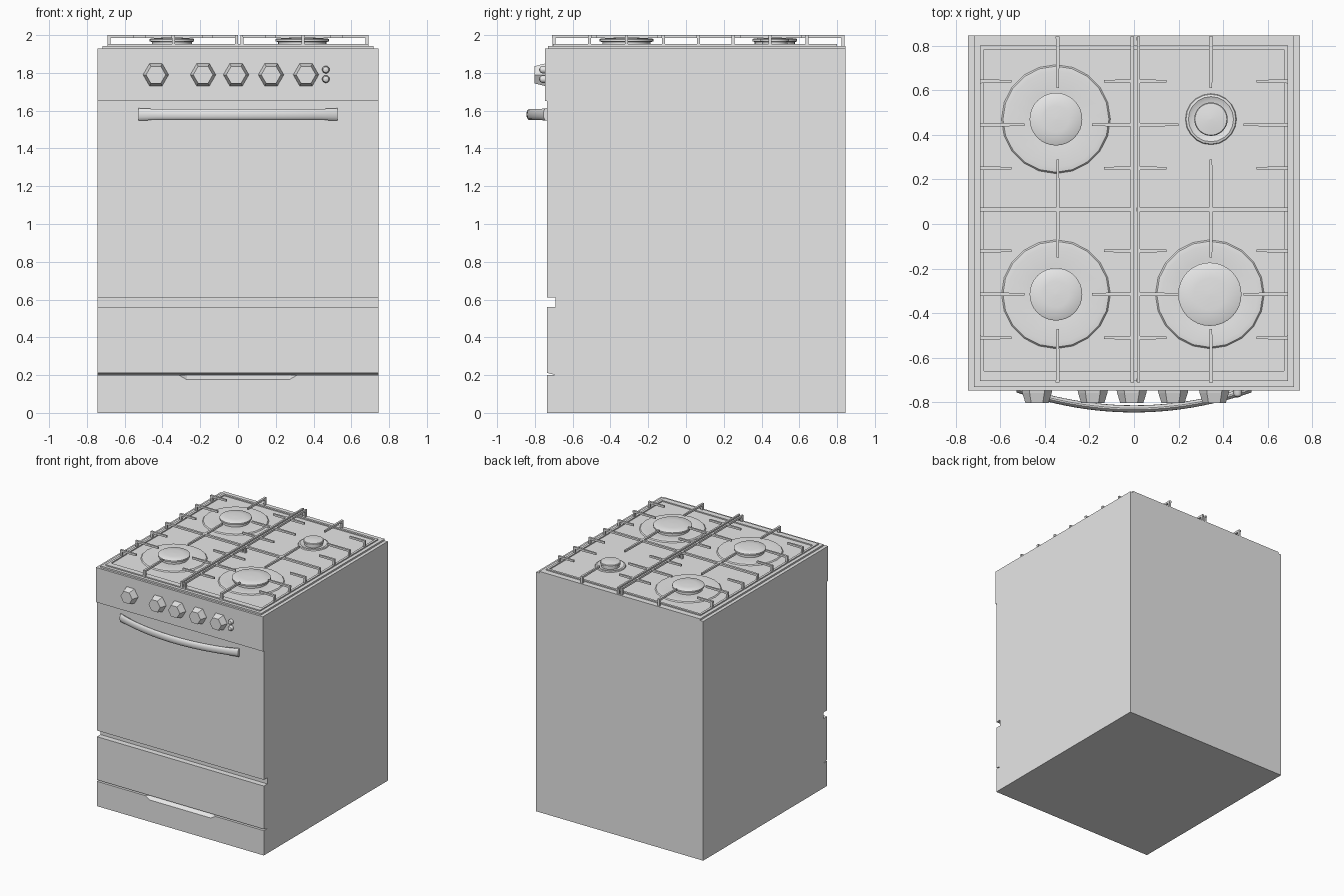
import bpy
import bmesh
from math import sin, cos, pi
from mathutils import Matrix

cube = bpy.data.objects.get("Cube")
if cube:
    bpy.data.objects.remove(cube, do_unlink=True)

grey = bpy.data.materials.new("light_grey")
grey.use_nodes = True
grey.diffuse_color = (0.8, 0.8, 0.8, 1)
grey.node_tree.nodes["Principled BSDF"].inputs["Base Color"].default_value = (0.8, 0.8, 0.8, 1)


def finish(name, bm, smooth=False):
    bmesh.ops.recalc_face_normals(bm, faces=bm.faces)
    mesh = bpy.data.meshes.new(name)
    bm.to_mesh(mesh)
    bm.free()
    mesh.materials.append(grey)
    obj = bpy.data.objects.new(name, mesh)
    bpy.context.collection.objects.link(obj)
    if smooth:
        bpy.ops.object.select_all(action='DESELECT')
        obj.select_set(True)
        bpy.context.view_layer.objects.active = obj
        bpy.ops.object.shade_smooth_by_angle(angle=pi / 5)
    return obj


def add_box(bm, x, y, z):
    size = Matrix.Diagonal((x[1] - x[0], y[1] - y[0], z[1] - z[0], 1))
    mid = Matrix.Translation((sum(x) / 2, sum(y) / 2, sum(z) / 2))
    bmesh.ops.create_cube(bm, size=1, matrix=mid @ size)


def box(name, x, y, z):
    bm = bmesh.new()
    add_box(bm, x, y, z)
    return finish(name, bm)


def loft(bm, rings):
    """Skin a list of rings of points and cap both ends."""
    rows = [[bm.verts.new(p) for p in ring] for ring in rings]
    n = len(rows[0])
    for a, b in zip(rows, rows[1:]):
        for i in range(n):
            j = (i + 1) % n
            bm.faces.new((a[i], a[j], b[j], b[i]))
    bm.faces.new(rows[0])
    bm.faces.new(rows[-1])


def lathe_z(bm, cx, cy, profile, n):
    loft(bm, [[(cx + r * cos(2 * pi * i / n), cy + r * sin(2 * pi * i / n), z)
               for i in range(n)] for r, z in profile])


def lathe_y(bm, cx, cz, profile, n):
    loft(bm, [[(cx + r * cos(2 * pi * i / n), y, cz + r * sin(2 * pi * i / n))
               for i in range(n)] for r, y in profile])


W, FRONT, INNER, BACK = 0.745, -0.735, -0.69, 0.845
wide = (-W, W)

# Cabinet and front panels
box("cabinet", wide, (INNER, BACK), (0, 1.93))
box("control_panel", wide, (-0.747, INNER), (1.65, 1.93))
box("oven_door", wide, (FRONT, INNER), (0.61, 1.65))

bm = bmesh.new()
section = [(INNER, 0.2), (FRONT, 0.212), (FRONT, 0.56), (INNER, 0.56)]
loft(bm, [[(x, y, z) for y, z in section] for x in wide])
finish("drawer_front", bm)

# Plinth with a sloped finger pull cut in its top edge
plinth = box("plinth", wide, (FRONT, INNER), (0, 0.2))
bm = bmesh.new()
for s in (-1, 1):
    for p in ((0.32, -0.74, 0.2), (0.27, -0.74, 0.172), (0.27, -0.7, 0.2),
              (0.32, -0.74, 0.23), (0.27, -0.7, 0.23)):
        bm.verts.new((s * p[0], p[1], p[2]))
bmesh.ops.convex_hull(bm, input=bm.verts)
cutter = finish("pull_cutter", bm)
cutter.hide_render = True
mod = plinth.modifiers.new("pull", 'BOOLEAN')
mod.operation = 'DIFFERENCE'
mod.solver = 'EXACT'
mod.object = cutter
bpy.ops.object.select_all(action='DESELECT')
bpy.context.view_layer.objects.active = plinth
plinth.select_set(True)
bpy.ops.object.modifier_apply(modifier=mod.name)
bpy.data.objects.remove(cutter, do_unlink=True)

# Hob plate with a low rim
box("hob_plate", (-0.718, 0.718), (-0.73, BACK), (1.93, 1.943))
bm = bmesh.new()
for s in (-1, 1):
    add_box(bm, sorted((s * 0.69, s * 0.672)), (-0.705, 0.8), (1.943, 1.952))
for y in ((-0.705, -0.66), (0.782, 0.8)):
    add_box(bm, (-0.672, 0.672), y, (1.943, 1.952))
finish("hob_rim", bm)

# Burners: shallow dish, flame ring and domed cap
burners = [("back_left_burner", 0.345, 0.47, 0.115, 0.075),
           ("front_left_burner", 0.34, -0.315, 0.245, 0.142),
           ("back_right_burner", -0.35, 0.47, 0.245, 0.118),
           ("front_right_burner", -0.35, -0.315, 0.245, 0.118)]
for name, x, y, dish, cap in burners:
    bm = bmesh.new()
    lathe_z(bm, x, y, [(dish, 1.942), (dish * 0.97, 1.951), (dish * 0.88, 1.954),
                       (cap * 1.1, 1.945)], 20)
    finish(name + "_dish", bm, True)
    bm = bmesh.new()
    lathe_z(bm, x, y, [(cap * 0.9, 1.943), (cap * 0.9, 1.964), (cap, 1.966), (cap, 1.978),
                       (cap * 0.95, 1.982), (cap * 0.5, 1.986), (cap * 0.02, 1.988)], 32)
    finish(name + "_cap", bm, True)


# Pan supports
def add_bar(bm, a, b, w0=0.018, w1=0.018, z0=1.984, z1=2.0):
    """Straight bar from a to b along x or y, tapering in width."""
    along_x = a[1] == b[1]
    rings = []
    for (x, y), w in ((a, w0 / 2), (b, w1 / 2)):
        dx, dy = (0, w) if along_x else (w, 0)
        rings.append([(x - dx, y - dy, z0), (x + dx, y + dy, z0),
                      (x + dx, y + dy, z1), (x - dx, y - dy, z1)])
    loft(bm, rings)


def add_foot(bm, x, y, r=0.008):
    add_box(bm, (x - r, x + r), (y - r, y + r), (1.943, 1.99))


def pan_support(name, inner, outer, mid):
    bm = bmesh.new()
    add_bar(bm, (inner, -0.71), (inner, 0.84), 0.014, 0.014)
    add_bar(bm, (inner, 0.065), (outer, 0.065))
    step = 1 if outer > inner else -1
    # Fingers reaching in from both sides
    for cy in (0.445, -0.315):
        for off, reach in ((0.195, 0.14), (0, 0.2), (-0.195, 0.14)):
            y = cy + off
            add_bar(bm, (outer, y), (outer - step * reach, y), 0.018, 0.011)
            add_bar(bm, (inner, y), (inner + step * reach * 0.9, y), 0.018, 0.011)
            add_foot(bm, outer - step * 0.008, y)
    # Fingers along the depth
    add_bar(bm, (mid, 0.84), (mid, 0.61), 0.018, 0.011)
    add_bar(bm, (mid, 0.065), (mid, 0.29), 0.018, 0.011)
    add_bar(bm, (mid, 0.065), (mid, -0.15), 0.018, 0.011)
    add_bar(bm, (mid, -0.71), (mid, -0.47), 0.018, 0.011)
    for x, y in ((inner, -0.7), (inner, 0.83), (mid, -0.7), (mid, 0.83),
                 (inner, 0.065), (outer - step * 0.008, 0.065)):
        add_foot(bm, x, y)
    finish(name, bm)


pan_support("left_pan_support", 0.02, 0.69, 0.345)
pan_support("right_pan_support", -0.008, -0.69, -0.342)

# Hexagonal knobs
for i, x in enumerate((-0.435, -0.185, -0.01, 0.175, 0.36)):
    bm = bmesh.new()
    lathe_y(bm, x, 1.79, [(0.068, -0.745), (0.066, -0.757), (0.052, -0.802)], 6)
    finish("knob_%d" % (i + 1), bm)

# Small round buttons
for name, z in (("upper_button", 1.817), ("lower_button", 1.767)):
    bm = bmesh.new()
    lathe_y(bm, 0.465, z, [(0.02, -0.745), (0.02, -0.76), (0.015, -0.772), (0.004, -0.777)], 16)
    finish(name, bm, True)

# Bowed door handle
bm = bmesh.new()
rings = []
for i in range(25):
    t = -1 + i / 12
    flare = 0.004 * max(0, abs(t) - 0.85) / 0.15
    rings.append([(0.528 * t, -0.829 + 0.09 * t * t + 0.016 * cos(a),
                   1.58 + (0.03 + flare) * sin(a))
                  for a in [2 * pi * k / 14 for k in range(14)]])
loft(bm, rings)
finish("door_handle", bm, True)
